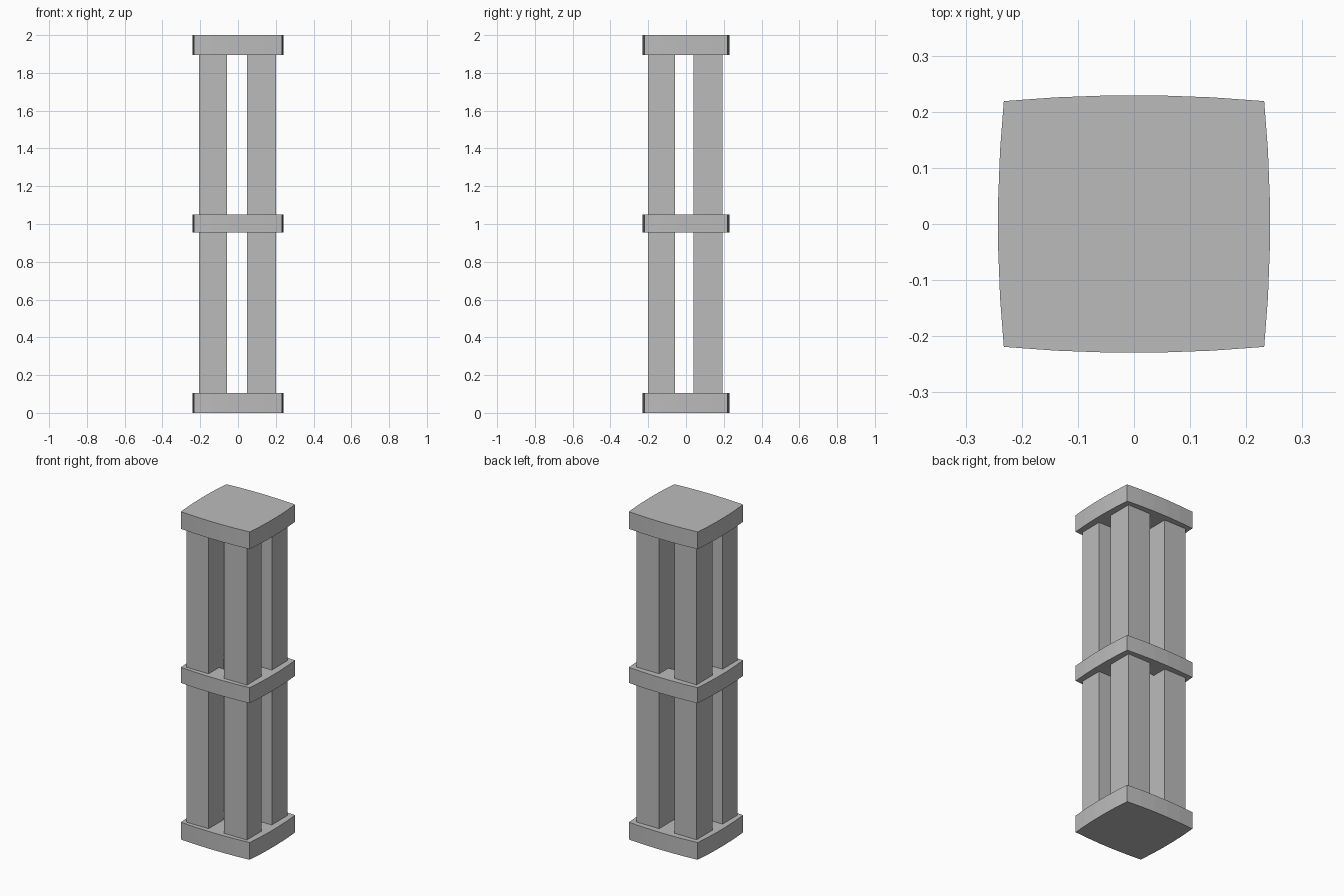
import bpy, bmesh

cube = bpy.data.objects.get("Cube")
if cube:
    bpy.data.objects.remove(cube, do_unlink=True)

stone = bpy.data.materials.new("grey_stone")
stone.use_nodes = True
GREY = (0.5, 0.5, 0.5, 1)
stone.diffuse_color = GREY
stone.node_tree.nodes["Principled BSDF"].inputs["Base Color"].default_value = GREY


def prism(name, outline, z0, z1, hole=None):
    """Extrude a closed outline upward, optionally with a matching inner outline as a hole."""
    bm = bmesh.new()
    loops = [outline] + ([hole] if hole else [])
    edges = []
    for loop in loops:
        vs = [bm.verts.new((x, y, z0)) for x, y in loop]
        edges += [bm.edges.new((vs[i - 1], vs[i])) for i in range(len(vs))]
    if hole:
        bmesh.ops.triangle_fill(bm, edges=edges, use_beauty=True)
    else:
        bm.faces.new(bm.verts)
    geom = bmesh.ops.extrude_face_region(bm, geom=bm.faces[:], use_keep_orig=True)["geom"]
    for v in geom:
        if isinstance(v, bmesh.types.BMVert):
            v.co.z = z1
    bmesh.ops.recalc_face_normals(bm, faces=bm.faces[:])
    mesh = bpy.data.meshes.new(name)
    bm.to_mesh(mesh)
    bm.free()
    mesh.materials.append(stone)
    obj = bpy.data.objects.new(name, mesh)
    bpy.context.collection.objects.link(obj)
    return obj


def rect(x0, x1, y0, y1):
    return [(x0, y0), (x1, y0), (x1, y1), (x0, y1)]


def bowed_square(hx, hy, bow, steps=5):
    """Rectangle whose four sides bulge gently outward."""
    ts = [2 * i / steps - 1 for i in range(steps)]
    bulge = [bow * (1 - t * t) for t in ts]
    side_y = [(hx * t, -hy - b) for t, b in zip(ts, bulge)]
    side_x = [(hx + b, hy * t) for t, b in zip(ts, bulge)]
    half = side_y + side_x
    return half + [(-x, -y) for x, y in half]


# Bowed slabs: base, open middle collar and cap
slab = bowed_square(0.232, 0.219, 0.0105)
prism("base_slab", slab, 0, 0.105)
prism("middle_collar", slab, 0.955, 1.05, rect(-0.1, 0.1, -0.1, 0.1))
prism("top_slab", slab, 1.895, 2)

# Four square posts running between the slabs
for xn, x0, x1 in (("right", -0.206, -0.058), ("left", 0.047, 0.2)):
    for yn, y0, y1 in (("front", -0.2, -0.058), ("back", 0.04, 0.192)):
        prism(f"{yn}_{xn}_post", rect(x0, x1, y0, y1), 0.1, 1.9)
